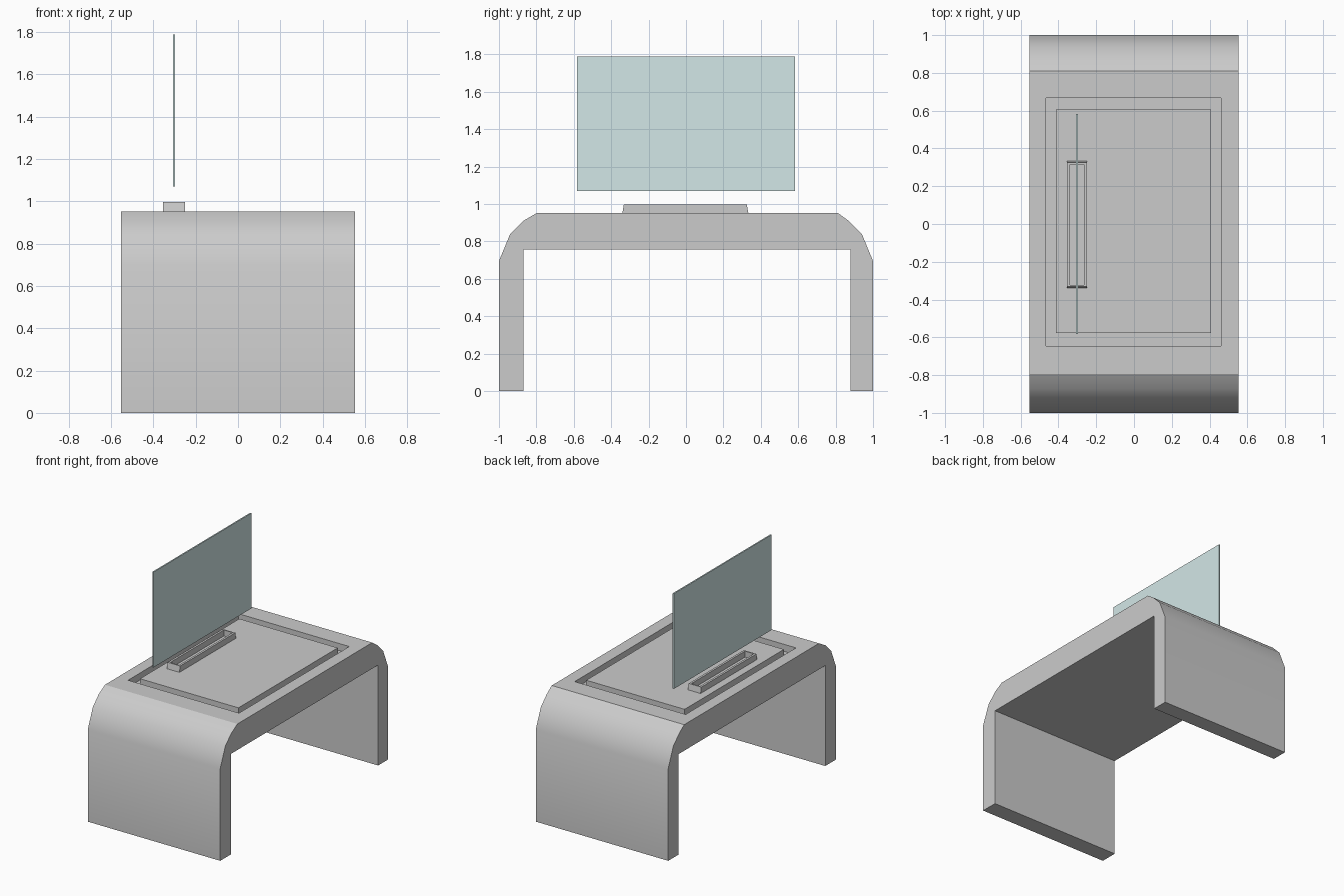
import bpy, bmesh, math

if "Cube" in bpy.data.objects:
    bpy.data.objects.remove(bpy.data.objects["Cube"])


def make_object(name, bm):
    bmesh.ops.recalc_face_normals(bm, faces=bm.faces[:])
    mesh = bpy.data.meshes.new(name)
    bm.to_mesh(mesh)
    bm.free()
    obj = bpy.data.objects.new(name, mesh)
    bpy.context.collection.objects.link(obj)
    return obj


def activate(obj):
    bpy.ops.object.select_all(action='DESELECT')
    obj.select_set(True)
    bpy.context.view_layer.objects.active = obj


def extrude_profile(name, points, half_x):
    """Closed (y, z) outline extruded along x."""
    bm = bmesh.new()
    face = bm.faces.new([bm.verts.new((-half_x, y, z)) for y, z in points])
    ext = bmesh.ops.extrude_face_region(bm, geom=[face])
    moved = [v for v in ext["geom"] if isinstance(v, bmesh.types.BMVert)]
    bmesh.ops.translate(bm, verts=moved, vec=(2 * half_x, 0, 0))
    return make_object(name, bm)


def rect_frame(name, loops):
    """Rectangular frame from a closed cycle of rectangles (x0, x1, y0, y1, z)."""
    bm = bmesh.new()
    rings = [[bm.verts.new(p) for p in
              ((x0, y0, z), (x1, y0, z), (x1, y1, z), (x0, y1, z))]
             for x0, x1, y0, y1, z in loops]
    for k, a in enumerate(rings):
        b = rings[(k + 1) % len(rings)]
        for i in range(4):
            j = (i + 1) % 4
            bm.faces.new((a[i], a[j], b[j], b[i]))
    return make_object(name, bm)


# Desk: arch-shaped slab with rounded shoulders
desk = extrude_profile("desk_body", [
    (-1, 0), (-1, 0.695), (-0.94, 0.84), (-0.87, 0.91), (-0.795, 0.953),
    (0.81, 0.953), (0.87, 0.91), (0.94, 0.84), (1, 0.695), (1, 0),
    (0.88, 0), (0.88, 0.757), (-0.87, 0.757), (-0.87, 0)], 0.552)

# Groove sunk around the work surface
outer = (-0.465, 0.46, -0.645, 0.668)
inner = (-0.412, 0.408, -0.578, 0.605)
cutter = rect_frame("groove_cutter", [
    outer + (0.90,), outer + (1.0,), inner + (1.0,), inner + (0.90,)])
cutter.hide_render = True
activate(desk)
cut = desk.modifiers.new("groove", 'BOOLEAN')
cut.operation = 'DIFFERENCE'
cut.solver = 'EXACT'
cut.object = cutter
bpy.ops.object.modifier_apply(modifier=cut.name)
bpy.data.objects.remove(cutter)
bpy.ops.object.shade_smooth_by_angle(angle=math.radians(28))

# Projector tray: open frame with slanted ends
rect_frame("projector_tray", [
    (-0.355, -0.25, -0.34, 0.333, 0.953),
    (-0.355, -0.25, -0.332, 0.325, 0.998),
    (-0.339, -0.266, -0.322, 0.316, 0.998),
    (-0.339, -0.266, -0.322, 0.316, 0.953)])

# Floating glass screen
screen = extrude_profile("screen", [
    (-0.582, 1.07), (0.582, 1.07), (0.582, 1.788), (-0.582, 1.788)], 0.005)
screen.location.x = -0.302
glass = bpy.data.materials.new("screen_glass")
glass.diffuse_color = (0.65, 0.8, 0.8, 1)
glass.use_nodes = True
glass.node_tree.nodes["Principled BSDF"].inputs["Base Color"].default_value = glass.diffuse_color
screen.data.materials.append(glass)
